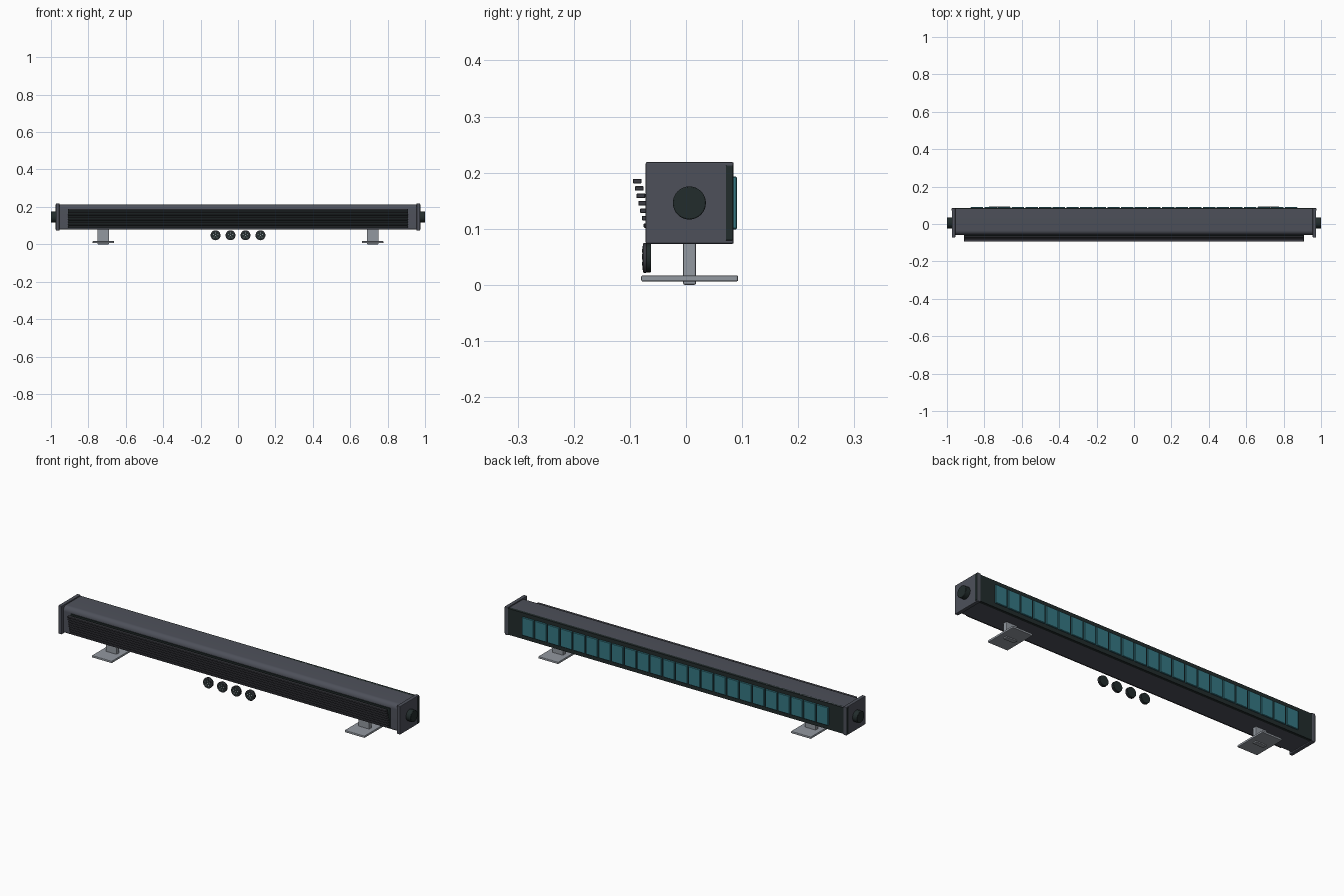
import bpy, math

if "Cube" in bpy.data.objects:
    bpy.data.objects.remove(bpy.data.objects["Cube"])


def mat(name, rgb):
    m = bpy.data.materials.new(name)
    m.diffuse_color = (*rgb, 1)
    m.use_nodes = True
    m.node_tree.nodes["Principled BSDF"].inputs["Base Color"].default_value = m.diffuse_color
    return m


SLATE = mat("slate housing", (0.075, 0.081, 0.102))
FIN = mat("charcoal fins", (0.045, 0.046, 0.056))
DARK = mat("black green", (0.016, 0.025, 0.025))
TEAL = mat("teal lens", (0.036, 0.185, 0.225))
STEEL = mat("brushed steel", (0.29, 0.315, 0.35))


def finish(o, name, material, bevel=0, segments=2):
    o.name = name
    o.data.materials.append(material)
    if bevel:
        b = o.modifiers.new("bevel", "BEVEL")
        b.width, b.segments = bevel, segments
        b.limit_method = "ANGLE"
    return o


def box(name, material, x, y, z, bevel=0, segments=2):
    """Box from (min, max) pairs on each axis."""
    mid = [(a + b) / 2 for a, b in (x, y, z)]
    bpy.ops.mesh.primitive_cube_add(size=1, location=mid)
    o = bpy.context.object
    for v in o.data.vertices:
        for i, (a, b) in enumerate((x, y, z)):
            v.co[i] *= b - a
    return finish(o, name, material, bevel, segments)


def disc(name, material, centre, radius, depth, axis, bevel=0, sides=32):
    rot = (0, math.pi / 2, 0) if axis == "x" else (math.pi / 2, 0, 0)
    bpy.ops.mesh.primitive_cylinder_add(vertices=sides, radius=radius, depth=depth,
                                        location=centre, rotation=rot)
    o = finish(bpy.context.object, name, material, bevel)
    bpy.ops.object.shade_smooth_by_angle()
    return o


# Long housing: side profile with a rounded upper front edge, extruded along x
profile = [(0.08, 0.079), (0.08, 0.213)]
for k in range(9):
    a = math.pi / 2 + k * math.pi / 16
    profile.append((-0.034 + 0.024 * math.cos(a), 0.189 + 0.024 * math.sin(a)))
profile += [(-0.058, 0.083), (-0.054, 0.079)]
n = len(profile)
verts = [(x, y, z) for x in (-0.958, 0.958) for y, z in profile]
faces = [tuple(range(n)), tuple(reversed(range(n, 2 * n)))]
faces += [(i, i + n, (i + 1) % n + n, (i + 1) % n) for i in range(n)]
me = bpy.data.meshes.new("housing")
me.from_pydata(verts, [], faces)
housing = bpy.data.objects.new("housing", me)
bpy.context.collection.objects.link(housing)
bpy.context.view_layer.objects.active = housing
housing.select_set(True)
finish(housing, "housing", SLATE)
bpy.ops.object.shade_smooth_by_angle()

# Dark bed behind the cooling fins, and the stepped fins
box("fin_bed", DARK, (-0.91, 0.91), (-0.063, -0.055), (0.086, 0.188))
for i in range(8):
    y, z = -0.0945 + 0.0032 * i, 0.185 - 0.0132 * i
    box("cooling_fin", FIN, (-0.908, 0.908), (y, y + 0.0155), (z - 0.004, z + 0.004), 0.001, 1)

# Rear panel with a row of lenses
box("rear_panel", DARK, (-0.956, 0.956), (0.07, 0.0845), (0.078, 0.213))
pitch = 0.073
for i in range(24):
    x = (i - 11.5) * pitch
    box("lens", TEAL, (x - 0.0335, x + 0.0335), (0.08, 0.091), (0.099, 0.193), 0.002, 1)

for s, side in ((-1, "left"), (1, "right")):
    # End cap, its dark seal strip and round knob
    span = sorted((s * 0.955, s * 0.974))
    box(side + "_end_cap", SLATE, span, (-0.072, 0.085), (0.073, 0.219), 0.003)
    strip = sorted((s * 0.968, s * 0.977))
    box(side + "_seal_strip", DARK, strip, (0.071, 0.084), (0.079, 0.213), 0.002)
    disc(side + "_knob", DARK, (s * 0.985, 0.006, 0.146), 0.0295, 0.03, "x", 0.002)

    # Mounting foot: base plate and post
    x = s * 0.72
    box(side + "_foot_plate", STEEL, (x - 0.057, x + 0.057), (-0.08, 0.093), (0.006, 0.017), 0.003)
    box(side + "_foot_post", STEEL, (x - 0.031, x + 0.031), (-0.005, 0.018), (0, 0.082), 0.003)

# Four round sockets under the front edge, each with small pins
for i in range(4):
    x, z = (i - 1.5) * 0.08, 0.048
    disc("socket_back", DARK, (x, -0.0665, z), 0.0255, 0.009, "y", 0.001)
    disc("socket_rim", FIN, (x, -0.0735, z), 0.0265, 0.007, "y", 0.002)
    disc("socket_face", DARK, (x, -0.0765, z), 0.0215, 0.002, "y")
    pins = [(0, 0)] + [(0.0125 * math.cos(a), 0.0125 * math.sin(a))
                       for a in (math.pi / 2 + k * math.tau / 5 for k in range(5))]
    for dx, dz in pins:
        disc("socket_pin", STEEL, (x + dx, -0.0775, z + dz), 0.003, 0.002, "y", 0, 12)
